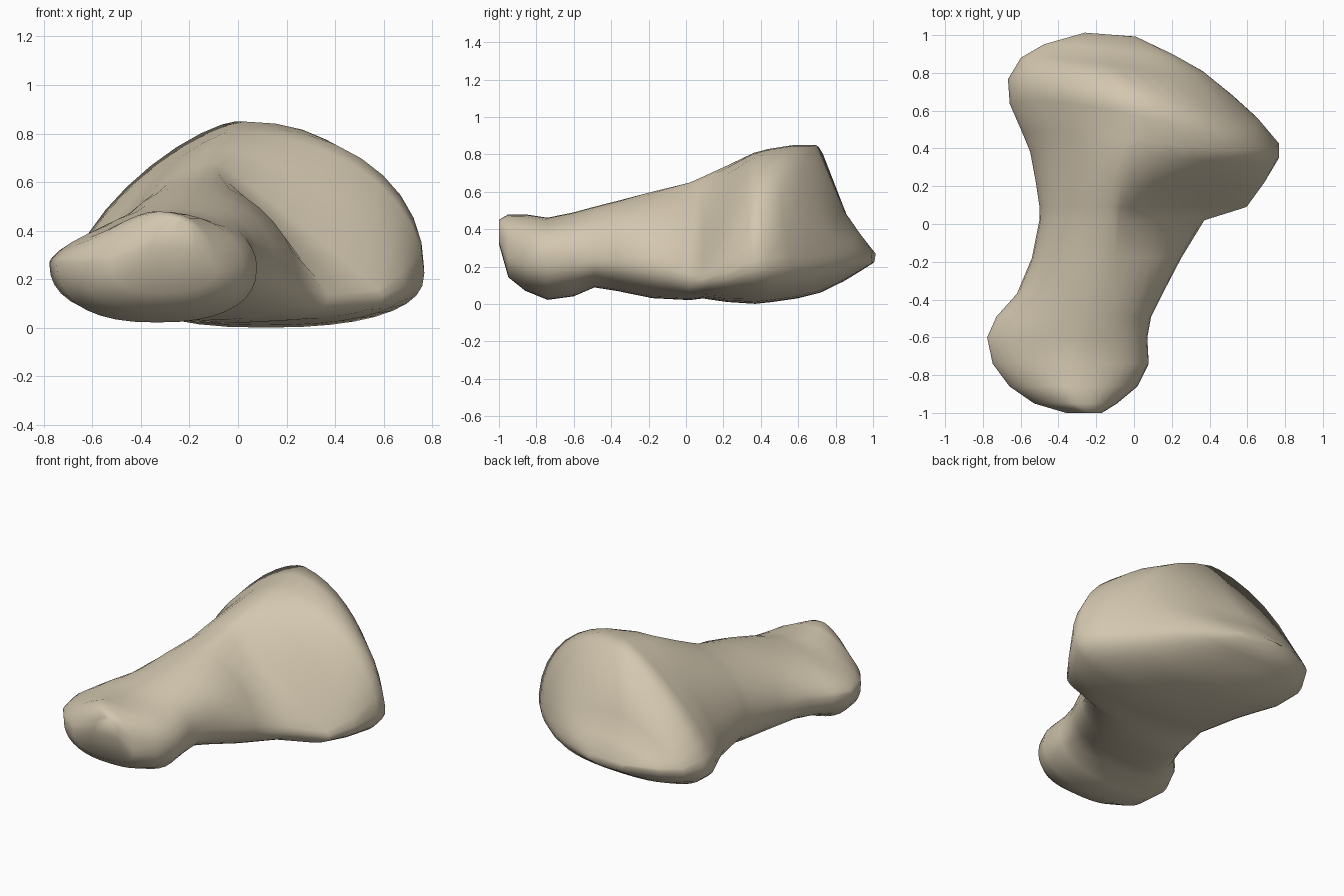
import bpy, bmesh, math

cube = bpy.data.objects.get("Cube")
if cube:
    bpy.data.objects.remove(cube, do_unlink=True)

SEGMENTS = 36

# Cross-sections from front to back: y, left x, crest x, crest height, right x, underside height
SECTIONS = [
    (-1, -.36, -.25, .45, -.17, .32),
    (-.95, -.53, -.33, .48, -.09, .14),
    (-.86, -.66, -.35, .48, .02, .07),
    (-.74, -.75, -.31, .46, .08, .02),
    (-.6, -.78, -.26, .49, .07, .04),
    (-.49, -.73, -.22, .52, .09, .09),
    (-.37, -.62, -.2, .55, .15, .07),
    (-.18, -.54, -.15, .6, .25, .03),
    (.02, -.5, -.1, .65, .37, .02),
    (.09, -.5, -.1, .68, .6, .03),
    (.22, -.52, -.07, .74, .69, .01),
    (.37, -.55, -.02, .81, .77, 0),
    (.46, -.59, .01, .83, .77, .01),
    (.6, -.66, .03, .85, .66, .03),
    (.72, -.67, -.01, .86, .53, .06),
    (.84, -.6, -.13, .49, .37, .12),
    (.92, -.48, -.15, .38, .21, .17),
    (1, -.26, -.12, .28, .01, .22),
]


def ring(section):
    """Join four rounded quadrants into one closed cross-section."""
    y, left, crest, top, right, bottom = section
    # The right side flattens and spreads into a low lip behind the shaft
    lip = math.exp(-((y - .06) / .25) ** 2)
    right_shoulder = 2.2 - 1.15 * lip
    left_shoulder = 1.4 + .5 * math.exp(-((y + .1) / .3) ** 2)
    lowest_side = bottom + .03
    left_z = max(.27, lowest_side)
    right_z = max(.25 - .12 * lip, lowest_side)
    # The rim of the rear joint slants forward towards the right
    slant = .3 * min(max((y - .2) / .5, 0), 1)
    points = []
    for i in range(SEGMENTS):
        angle = math.tau * i / SEGMENTS
        c, s = math.cos(angle), math.sin(angle)
        upper, rightward = s >= 0, c >= 0
        power = (right_shoulder if rightward else left_shoulder) if upper else 2.4
        mid_x = crest if upper else (left + right) / 2
        mid_z = right_z if rightward else left_z
        reach = (right if rightward else left) - mid_x
        rise = (top if upper else bottom) - mid_z
        x = mid_x + reach * abs(c) ** (2 / power)
        z = mid_z + rise * abs(s) ** (2 / power)
        points.append((x, y - slant * (x + .1) * z, z))
    return points


# Loft the bone through its cross-sections
bm = bmesh.new()
rings = [[bm.verts.new(p) for p in ring(s)] for s in SECTIONS]
for a, b in zip(rings, rings[1:]):
    for i in range(SEGMENTS):
        j = (i + 1) % SEGMENTS
        bm.faces.new((a[i], a[j], b[j], b[i]))
bm.faces.new(rings[0])
bm.faces.new(rings[-1])
bmesh.ops.recalc_face_normals(bm, faces=bm.faces)

# Soften the shaft and the joint surfaces slightly
bmesh.ops.smooth_vert(bm, verts=[v for r in rings[1:-1] for v in r], factor=0.1,
                      use_axis_x=True, use_axis_y=False, use_axis_z=True)
for face in bm.faces:
    face.smooth = True

mesh = bpy.data.meshes.new("bone")
bm.to_mesh(mesh)
bm.free()
bone = bpy.data.objects.new("bone", mesh)
bpy.context.collection.objects.link(bone)

# Plain bone colour
material = bpy.data.materials.new("bone_beige")
material.use_nodes = True
colour = (0.65, 0.57, 0.43, 1)
material.diffuse_color = colour
shader = next(n for n in material.node_tree.nodes if n.type == "BSDF_PRINCIPLED")
shader.inputs["Base Color"].default_value = colour
mesh.materials.append(material)
